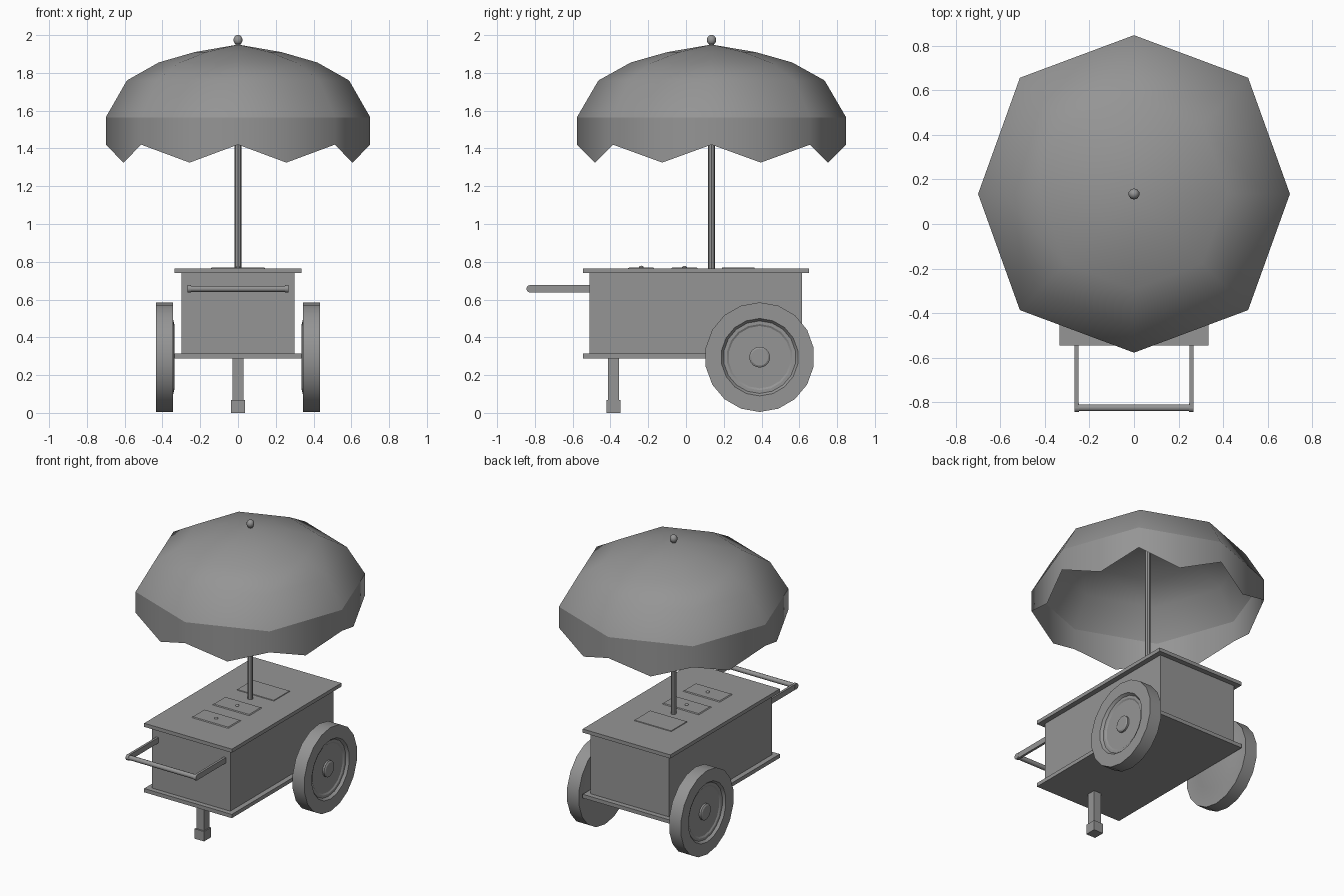
import bpy, bmesh, math
from mathutils import Vector, Matrix

cube = bpy.data.objects.get("Cube")
if cube:
    bpy.data.objects.remove(cube, do_unlink=True)

grey = bpy.data.materials.new("plain grey")
grey.use_nodes = True
tone = (0.3, 0.3, 0.3, 1)
grey.diffuse_color = tone
bsdf = next(n for n in grey.node_tree.nodes if n.type == 'BSDF_PRINCIPLED')
bsdf.inputs["Base Color"].default_value = tone


def finish(name, bm, smooth=None, solid=True):
    """Turn a bmesh into a named object; smooth is an angle in degrees."""
    if solid:
        bmesh.ops.recalc_face_normals(bm, faces=bm.faces)
    mesh = bpy.data.meshes.new(name)
    bm.to_mesh(mesh)
    bm.free()
    mesh.materials.append(grey)
    ob = bpy.data.objects.new(name, mesh)
    bpy.context.collection.objects.link(ob)
    if smooth:
        bpy.ops.object.select_all(action='DESELECT')
        ob.select_set(True)
        bpy.context.view_layer.objects.active = ob
        bpy.ops.object.shade_smooth_by_angle(angle=math.radians(smooth))
    return ob


def box(name, x, y, z, inset=0):
    """Box from (min, max) ranges; inset tapers the top."""
    bm = bmesh.new()
    bmesh.ops.create_cube(bm, size=1)
    for v in bm.verts:
        k = inset if v.co.z > 0 else 0
        v.co = [r[0] + k if c < 0 else r[1] - k for c, r in zip(v.co, (x, y))] + \
               [z[0] if v.co.z < 0 else z[1]]
    return finish(name, bm)


def rod(name, a, b, radius, sides=10):
    a, b = Vector(a), Vector(b)
    bm = bmesh.new()
    turn = (b - a).to_track_quat('Z', 'Y').to_matrix().to_4x4()
    bmesh.ops.create_cone(bm, cap_ends=True, segments=sides, radius1=radius, radius2=radius,
                          depth=(b - a).length, matrix=Matrix.Translation((a + b) / 2) @ turn)
    return finish(name, bm, 40)


def ball(name, centre, scale):
    bm = bmesh.new()
    bmesh.ops.create_uvsphere(bm, u_segments=10, v_segments=8, radius=1,
                              matrix=Matrix.Translation(centre) @ Matrix.Diagonal((*scale, 1)))
    return finish(name, bm, 60)


def bridge(bm, rings):
    """Skin between closed rings of vertices; a single vertex closes as a fan."""
    for low, high in zip(rings, rings[1:]):
        n = max(len(low), len(high))
        for i in range(n):
            j = (i + 1) % n
            loop = [low[i % len(low)], low[j % len(low)], high[j % len(high)], high[i % len(high)]]
            bm.faces.new(list(dict.fromkeys(loop)))


# Cart body and its two boards
box("cart_body", (-0.3, 0.3), (-0.512, 0.615), (0.3, 0.75))
box("counter_board", (-0.335, 0.335), (-0.546, 0.65), (0.74, 0.765))
box("floor_board", (-0.335, 0.335), (-0.546, 0.65), (0.288, 0.314))

# Lids and panel in the counter
for name, y in (("front_lid", -0.237), ("middle_lid", -0.008)):
    box(name, (-0.143, 0.143), (y - 0.072, y + 0.072), (0.763, 0.77), 0.008)
    ball(name + "_knob", (0, y, 0.771), (0.012, 0.012, 0.008))
box("back_panel", (-0.143, 0.143), (0.188, 0.365), (0.763, 0.769), 0.003)

# Front leg and foot
box("front_leg", (-0.029, 0.029), (-0.412, -0.354), (0.03, 0.29))
box("front_foot", (-0.036, 0.036), (-0.422, -0.346), (0, 0.068))

# Push handle
for side, s in (("left", 1), ("right", -1)):
    box(side + "_handle_arm", sorted((s * 0.25, s * 0.266)), (-0.825, -0.51), (0.638, 0.676))
    rod(side + "_handle_cap", (s * 0.248, -0.825, 0.657), (s * 0.268, -0.825, 0.657), 0.02)
rod("handle_bar", (-0.255, -0.825, 0.657), (0.255, -0.825, 0.657), 0.016)

# Wheels: (radius, x) profile turned around the axle
WHEEL = [(0, 0.43), (0.045, 0.43), (0.055, 0.424), (0.055, 0.412), (0.165, 0.412), (0.175, 0.418),
         (0.192, 0.418), (0.205, 0.435), (0.29, 0.435), (0.29, 0.345), (0.205, 0.345),
         (0.165, 0.335), (0, 0.335)]
SIDES = 18
for side, s in (("left", 1), ("right", -1)):
    bm = bmesh.new()
    rings = []
    for r, x in WHEEL:
        turns = [math.tau * i / SIDES for i in range(SIDES if r else 1)]
        rings.append([bm.verts.new((s * x, 0.39 + r * math.sin(t), 0.295 + r * math.cos(t)))
                      for t in turns])
    bridge(bm, rings)
    finish(side + "_wheel", bm, 30)

# Umbrella pole and finial
POLE_Y = 0.135
rod("umbrella_pole", (0, POLE_Y, 0.75), (0, POLE_Y, 1.945), 0.018, 8)
rod("finial_neck", (0, POLE_Y, 1.935), (0, POLE_Y, 1.96), 0.014, 8)
ball("finial", (0, POLE_Y, 1.974), (0.025, 0.025, 0.027))


def rim_point(i, r):
    """Corner i of the slightly bulged eight-sided canopy."""
    t = math.tau * i / 8
    k = r * (1.035 if i % 2 else 1)
    return Vector((k * math.cos(t), POLE_Y + 1.018 * k * math.sin(t), 0))


# Canopy dome
bm = bmesh.new()
rings = []
for r, z in [(0.7, 1.565), (0.588, 1.76), (0.42, 1.855), (0.23, 1.91), (0, 1.95)]:
    rings.append([bm.verts.new(rim_point(i, r) + Vector((0, 0, z))) for i in range(8 if r else 1)])
bridge(bm, rings)
finish("canopy_dome", bm, 80, solid=False)

# Pointed valance hanging from the canopy rim
bm = bmesh.new()
top, bottom = [], []
for i in range(16):
    p = (rim_point(i // 2, 0.7) + rim_point((i + 1) // 2, 0.7)) / 2
    top.append(bm.verts.new((p.x, p.y, 1.565)))
    bottom.append(bm.verts.new((p.x, p.y, 1.325 if i % 2 else 1.42)))
bridge(bm, [bottom, top])
finish("canopy_valance", bm, 80, solid=False)
